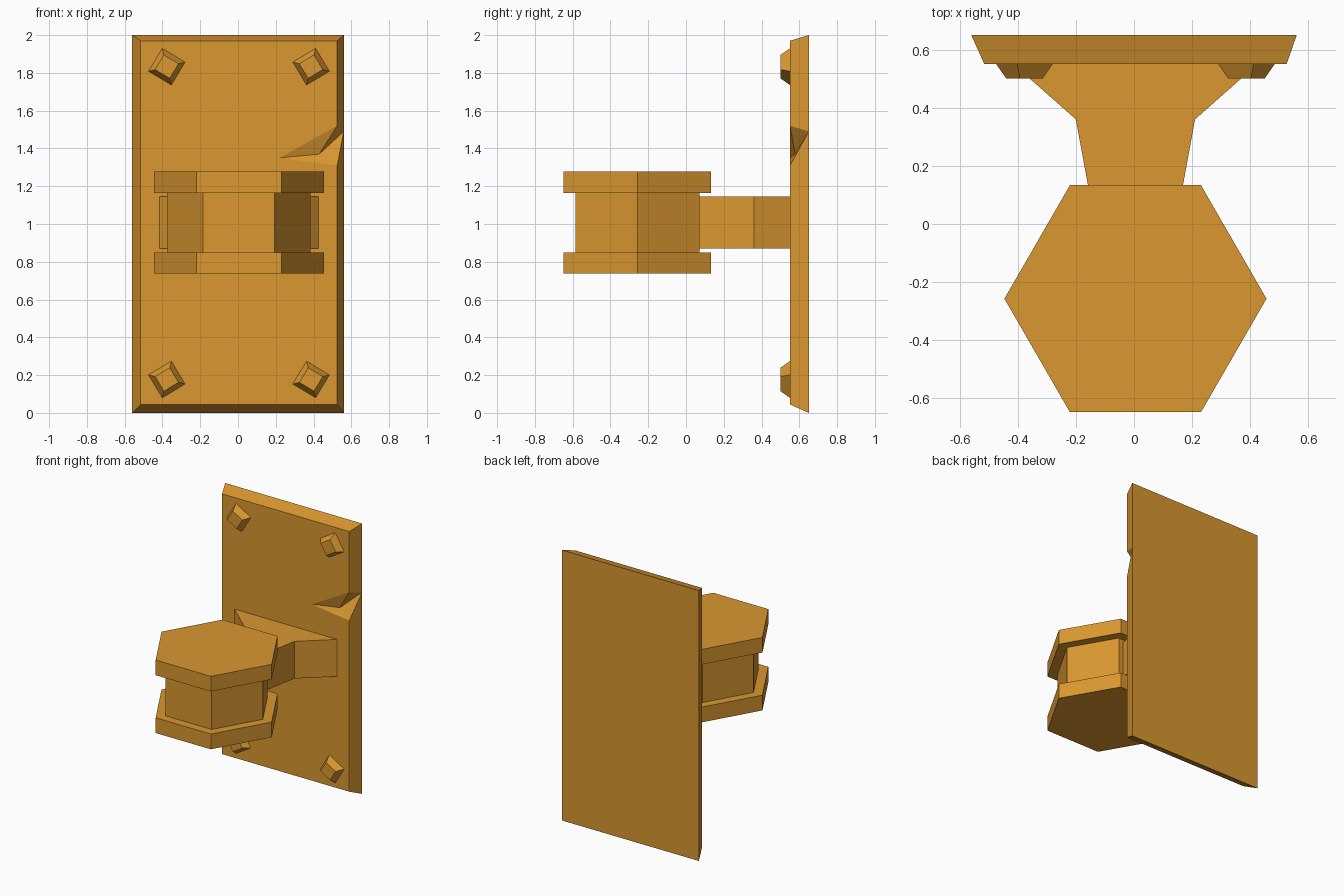
import bpy
import bmesh
from math import cos, sin, radians

old = bpy.data.objects.get("Cube")
if old:
    bpy.data.objects.remove(old, do_unlink=True)

# One golden orange material for everything
COLOUR = (0.70, 0.31, 0.03, 1)
gold = bpy.data.materials.new("golden_orange")
gold.use_nodes = True
gold.diffuse_color = COLOUR
shader = next(n for n in gold.node_tree.nodes if n.type == 'BSDF_PRINCIPLED')
shader.inputs["Base Color"].default_value = COLOUR

MID_X = 0.005
PLATE_FRONT, PLATE_BACK = 0.55, 0.65


def make_object(name, points, faces):
    bm = bmesh.new()
    verts = [bm.verts.new(p) for p in points]
    for face in faces:
        bm.faces.new([verts[i] for i in face])
    bmesh.ops.recalc_face_normals(bm, faces=bm.faces)
    mesh = bpy.data.meshes.new(name)
    bm.to_mesh(mesh)
    bm.free()
    mesh.materials.append(gold)
    obj = bpy.data.objects.new(name, mesh)
    bpy.context.collection.objects.link(obj)
    return obj


def loft(name, rings):
    """Join equal-sized rings of points with quads and cap both ends."""
    n = len(rings[0])
    points = [p for ring in rings for p in ring]
    faces = [list(range(n)), list(range(len(points) - n, len(points)))]
    for r in range(len(rings) - 1):
        for i in range(n):
            j = (i + 1) % n
            faces.append((r * n + i, r * n + j, (r + 1) * n + j, (r + 1) * n + i))
    return make_object(name, points, faces)


# Bevelled wall plate with a chipped notch in its left edge
front = [(x, PLATE_FRONT, z) for x, z in
         [(-0.515, 0.045), (0.525, 0.045), (0.525, 1.97), (-0.515, 1.97)]]
back = [(x, PLATE_BACK, z) for x, z in
        [(-0.56, 0), (0.56, 0), (0.56, 2), (-0.56, 2)]]
notch = [(0.525, PLATE_FRONT, 1.31),   # 8 lower front
         (0.22, PLATE_FRONT, 1.35),    # 9 tip
         (0.525, PLATE_FRONT, 1.52),   # 10 upper front
         (0.56, PLATE_BACK, 1.49),     # 11 back edge
         (0.43, 0.578, 1.37)]          # 12 deepest point
make_object("wall_plate", front + back + notch, [
    (0, 1, 8, 9, 10, 2, 3), (4, 5, 11, 6, 7),
    (0, 1, 5, 4), (2, 3, 7, 6), (3, 0, 4, 7),
    (1, 5, 11, 8), (10, 11, 6, 2),
    (9, 12, 10), (10, 12, 11), (9, 8, 12), (12, 8, 11)])

# Flared arm joining the knob to the plate
half_profile = [(0.15, 0.06), (0.205, 0.36), (0.42, PLATE_FRONT)]
outline = [(MID_X + x, y) for x, y in half_profile]
outline += [(MID_X - x, y) for x, y in reversed(half_profile)]
loft("arm", [[(x, y, z) for x, y in outline] for z in (0.87, 1.145)])

# Hexagonal knob with a flange above and below
def hexagon(radius, z):
    return [(MID_X + radius * cos(radians(60 * i)),
             -0.257 + radius * sin(radians(60 * i)), z) for i in range(6)]


FLANGE, BODY = 0.451, 0.378
loft("knob", [hexagon(r, z) for r, z in
              [(FLANGE, 0.737), (FLANGE, 0.85), (BODY, 0.85),
               (BODY, 1.165), (FLANGE, 1.165), (FLANGE, 1.277)]])

# Tapered square studs, mirrored to the four corners
def stud_ring(sx, sz, radius, y):
    ring = []
    for i in range(4):
        a = radians(76 + 90 * i)
        ring.append((MID_X + sx * (0.382 - radius * cos(a)), y,
                     1.005 + sz * (0.828 - radius * sin(a))))
    return ring


for sx, side in ((1, "left"), (-1, "right")):
    for sz, level in ((1, "upper"), (-1, "lower")):
        loft(f"{level}_{side}_stud",
             [stud_ring(sx, sz, 0.1, PLATE_FRONT),
              stud_ring(sx, sz, 0.064, 0.5)])
